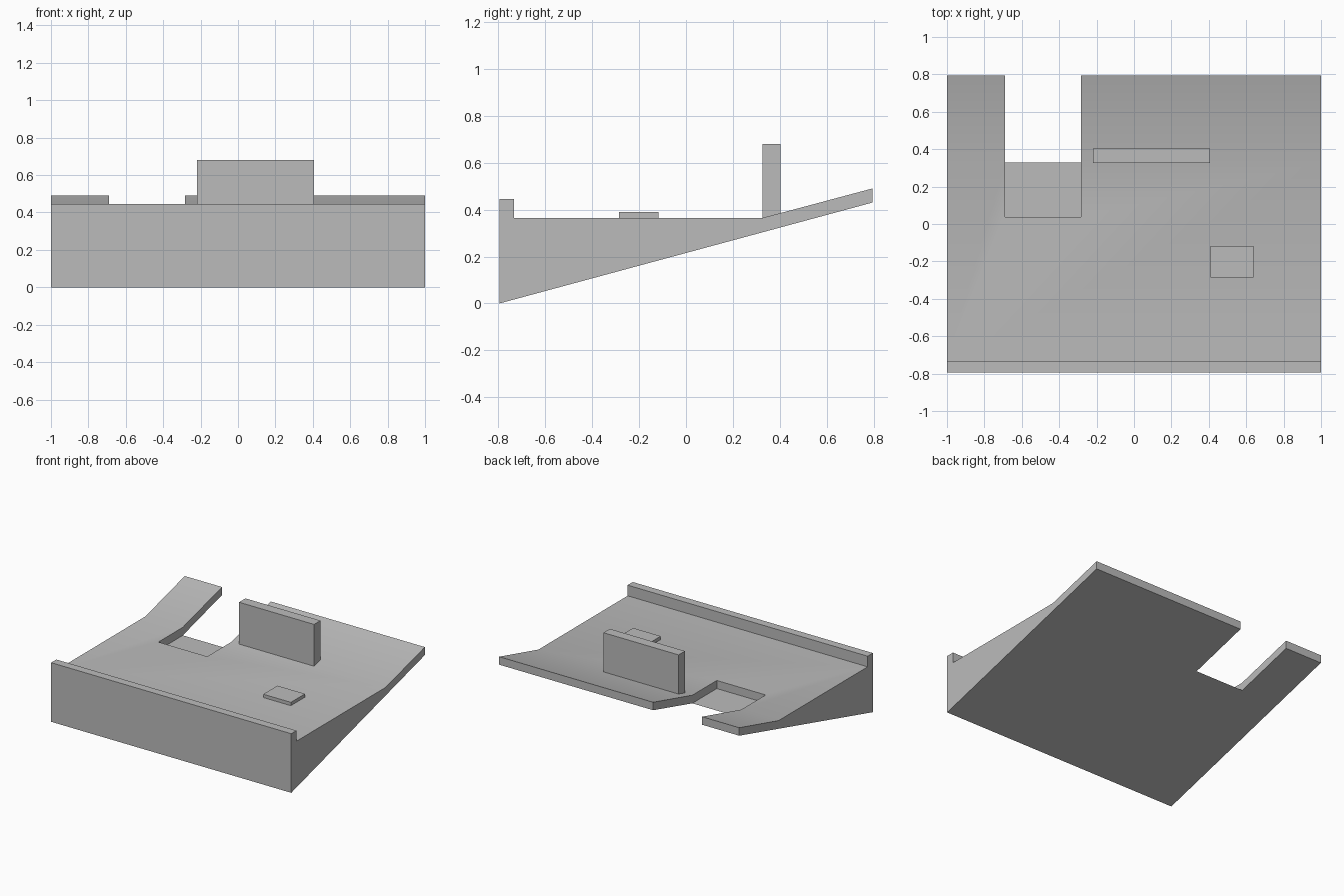
import bpy
import bmesh
from math import radians

if "Cube" in bpy.data.objects:
    bpy.data.objects.remove(bpy.data.objects["Cube"], do_unlink=True)

grey = bpy.data.materials.new("light grey")
grey.use_nodes = True
grey.diffuse_color = (0.5, 0.5, 0.5, 1)
grey.node_tree.nodes["Principled BSDF"].inputs["Base Color"].default_value = (0.5, 0.5, 0.5, 1)


def extrude_profile(name, profile, x0, x1):
    """Solid made by sweeping a (y, z) outline from x0 to x1."""
    bm = bmesh.new()
    face = bm.faces.new([bm.verts.new((x0, y, z)) for y, z in profile])
    swept = bmesh.ops.extrude_face_region(bm, geom=[face])["geom"]
    moved = [v for v in swept if isinstance(v, bmesh.types.BMVert)]
    bmesh.ops.translate(bm, verts=moved, vec=(x1 - x0, 0, 0))
    bmesh.ops.recalc_face_normals(bm, faces=bm.faces)
    mesh = bpy.data.meshes.new(name)
    bm.to_mesh(mesh)
    bm.free()
    mesh.materials.append(grey)
    obj = bpy.data.objects.new(name, mesh)
    bpy.context.collection.objects.link(obj)
    return obj


def box(name, x0, x1, y0, y1, z0, z1):
    return extrude_profile(name, [(y0, z0), (y1, z0), (y1, z1), (y0, z1)], x0, x1)


# Wedge body: sloping underside, front lip, level deck and rising rear ramp
deck, ramp_start, back = 0.365, 0.327, 0.795
body = extrude_profile("wedge_body", [
    (-back, 0), (back, 0.43), (back, 0.49), (ramp_start, deck),
    (-0.733, deck), (-0.733, 0.445), (-back, 0.445)], -1, 1)

# Rear notch: shallow pocket in the deck, open through the ramp
cutter = box("notch_cutter", -0.69, -0.283, 0.038, 1, 0.304, 1)
cutter.hide_render = True
notch = body.modifiers.new("notch", "BOOLEAN")
notch.operation = "DIFFERENCE"
notch.solver = "EXACT"
notch.object = cutter
bpy.ops.object.select_all(action="DESELECT")
bpy.context.view_layer.objects.active = body
body.select_set(True)
bpy.ops.object.modifier_apply(modifier=notch.name)
bpy.data.objects.remove(cutter, do_unlink=True)
bpy.ops.object.shade_smooth_by_angle(angle=radians(30))

# Upright plate at the foot of the ramp
box("upright_plate", -0.22, 0.405, ramp_start, 0.403, deck - 0.01, 0.68)

# Small raised pad on the deck
box("raised_pad", 0.41, 0.64, -0.285, -0.117, deck - 0.01, 0.39)
